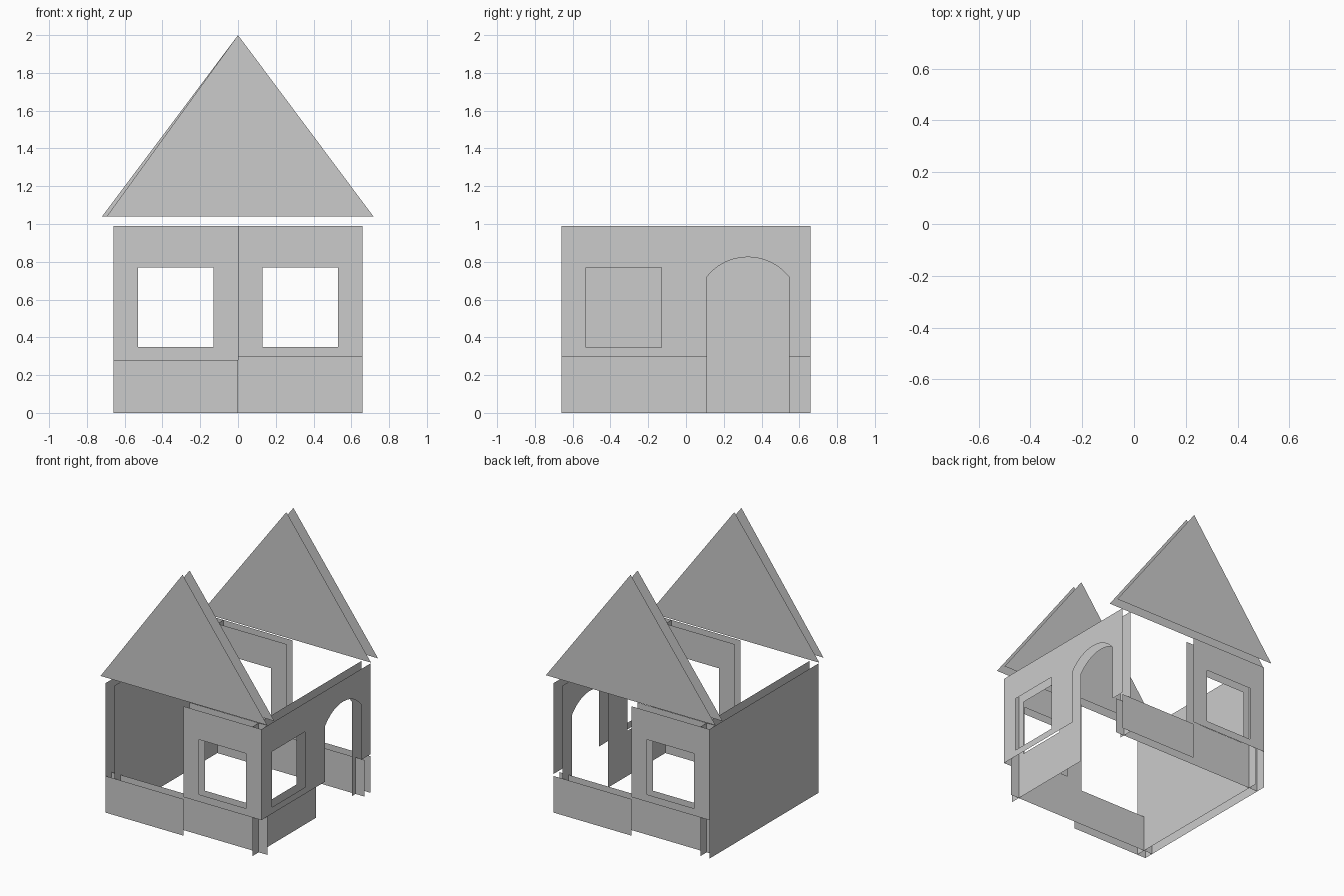
import bpy, bmesh, math
from mathutils import Vector

if "Cube" in bpy.data.objects:
    bpy.data.objects.remove(bpy.data.objects["Cube"])

OUT, INN = 0.66, 0.585      # outer and inner skin of each wall
STEP, TOP = 0.295, 0.99     # top of the base course, top of the walls


def sheet(name, axis, pos, loops):
    """Vertical flat panel: first loop is the outline, the others are holes.
    axis 'y': points are (x, z) at y = pos; axis 'x': points are (y, z) at x = pos."""
    bm = bmesh.new()
    for pts in loops:
        vs = [bm.verts.new((u, pos, z) if axis == 'y' else (pos, u, z)) for u, z in pts]
        for a, b in zip(vs, vs[1:] + vs[:1]):
            bm.edges.new((a, b))
    n = Vector((0, 1, 0)) if axis == 'y' else Vector((1, 0, 0))
    if pos < 0:
        n = -n
    bmesh.ops.triangle_fill(bm, edges=bm.edges[:], use_beauty=True, normal=n)
    for f in bm.faces:
        f.normal_update()
        if f.normal.dot(n) < 0:
            f.normal_flip()
    me = bpy.data.meshes.new(name)
    bm.to_mesh(me)
    bm.free()
    ob = bpy.data.objects.new(name, me)
    bpy.context.collection.objects.link(ob)
    return ob


def rect(u0, u1, z0, z1):
    return [(u0, z0), (u1, z0), (u1, z1), (u0, z1)]


# Right wall outline with the arched doorway cut up from its lower edge
D0, D1, SPRING, RISE = 0.11, 0.545, 0.72, 0.105
half = (D1 - D0) / 2
radius = (half ** 2 + RISE ** 2) / (2 * RISE)
mid, centre_z = (D0 + D1) / 2, SPRING + RISE - radius
spread = math.asin(half / radius)
arch = []
for i in range(13):
    a = -spread + 2 * spread * i / 12
    arch.append((mid + radius * math.sin(a), centre_z + radius * math.cos(a)))
right_outline = ([(-OUT, STEP), (D0, STEP)] + arch +
                 [(D1, STEP), (OUT, STEP), (OUT, TOP), (-OUT, TOP)])

for skin, d in (("outer", OUT), ("inner", INN)):
    # Solid left wall and right wall with window and door
    sheet(f"left_wall_{skin}", 'x', -d, [rect(-OUT, OUT, 0, TOP)])
    sheet(f"right_wall_{skin}", 'x', d,
          [right_outline, rect(-0.53, -0.13, 0.345, 0.77)])
    # Half-width window walls, front right and back left
    for side, s in (("front", 1), ("back", -1)):
        u = sorted((0, s * OUT))
        w = sorted((s * 0.13, s * 0.53))
        sheet(f"{side}_window_wall_{skin}", 'y', -s * d,
              [rect(*u, STEP, TOP), rect(*w, 0.35, 0.77)])

# Base course: recessed single skins that cross at the corners
for side, s in (("front", 1), ("back", -1)):
    low = sorted((-s * OUT, 0))
    high = sorted((0, s * OUT))
    sheet(f"{side}_low_wall_outer", 'y', -s * OUT, [rect(*low, 0, 0.28)])
    sheet(f"{side}_low_wall_inner", 'y', -s * INN, [rect(*low, 0, 0.28)])
    sheet(f"{side}_base", 'y', -s * INN, [rect(*high, 0, STEP)])
sheet("right_base_window_side", 'x', INN, [rect(-OUT, D0, 0, 0.3)])
sheet("right_base_door_side", 'x', INN, [rect(D1, OUT, 0, 0.3)])

# Double gable triangles
for side, s in (("front", -1), ("back", 1)):
    for skin, y in (("outer", 0.67), ("inner", INN)):
        left = -0.695 if (side, skin) == ("front", "outer") else -0.72
        sheet(f"{side}_gable_{skin}", 'y', s * y,
              [[(left, 1.04), (0.717, 1.04), (0, 2.0)]])
